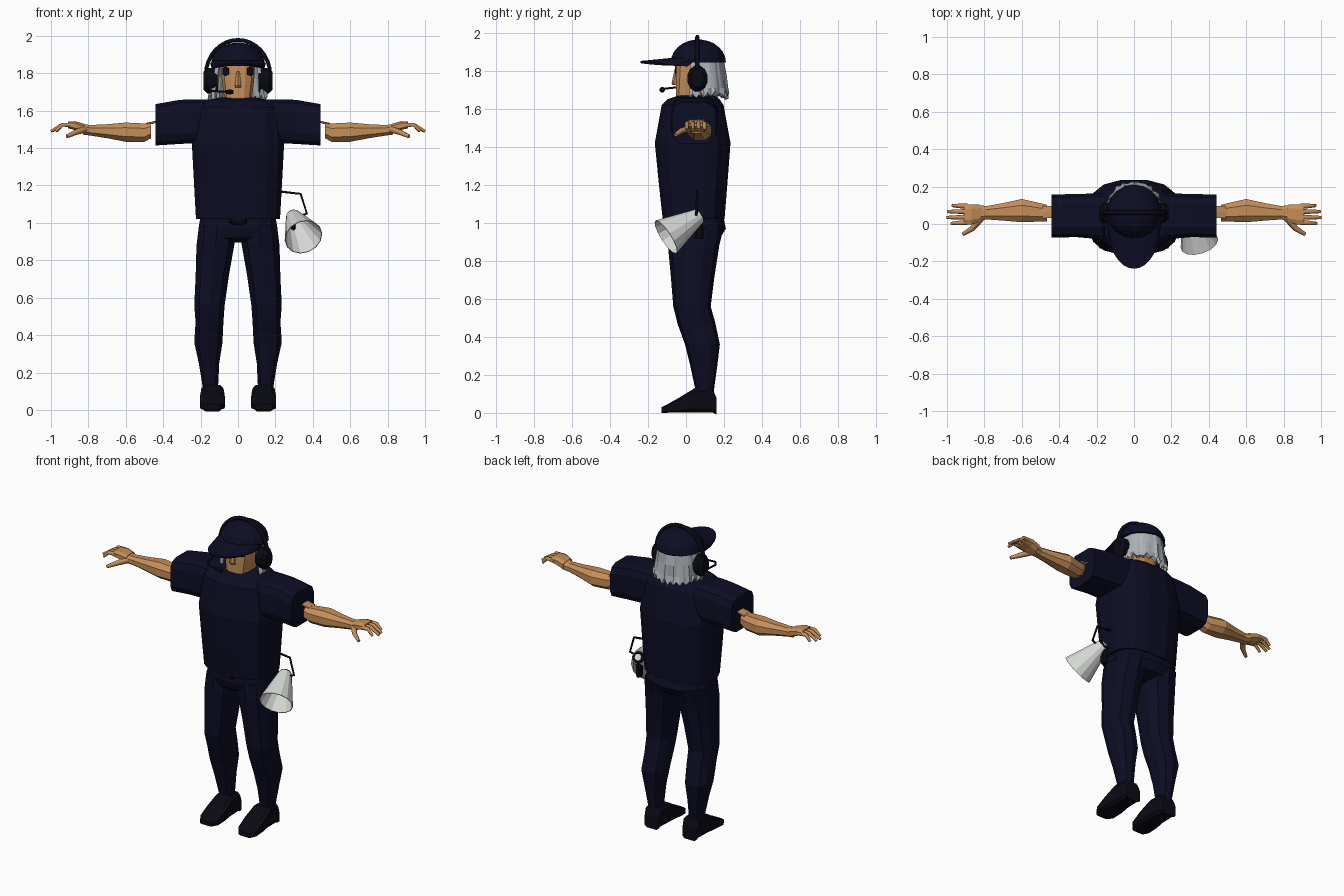
import bpy, bmesh, math, random
from mathutils import Vector

random.seed(4)
cube = bpy.data.objects.get("Cube")
if cube:
    bpy.data.objects.remove(cube)


def material(name, color):
    m = bpy.data.materials.new(name)
    m.use_nodes = True
    m.diffuse_color = (*color, 1)
    m.node_tree.nodes["Principled BSDF"].inputs["Base Color"].default_value = (*color, 1)
    return m


NAVY = material("navy cloth", (.004, .004, .018))
BLACK = material("black plastic", (.003, .003, .007))
SKIN = material("skin", (.56, .27, .1))
GREY = material("silver hair", (.42, .45, .48))
WHITE = material("pale plastic", (.68, .7, .68))


def finish(name, bm, mat, thickness=0):
    bmesh.ops.recalc_face_normals(bm, faces=bm.faces)
    mesh = bpy.data.meshes.new(name)
    bm.to_mesh(mesh)
    bm.free()
    mesh.materials.append(mat)
    obj = bpy.data.objects.new(name, mesh)
    bpy.context.collection.objects.link(obj)
    if thickness:
        mod = obj.modifiers.new("thickness", "SOLIDIFY")
        mod.thickness = thickness
    return obj


def skin_rows(bm, rows, closed):
    for a, b in zip(rows, rows[1:]):
        n = len(a)
        for i in range(n if closed else n - 1):
            j = (i + 1) % n
            bm.faces.new((a[i], a[j], b[j], b[i]))


def loft(name, mat, axis, rings, sides=12, power=2.0, s=1):
    """Rings are (position, u_min, u_max, v_min, v_max) along the axis."""
    bm = bmesh.new()
    rows = []
    for p, u0, u1, v0, v1 in rings:
        row = []
        for i in range(sides):
            t = math.tau * (i + .5) / sides
            c, d = math.cos(t), math.sin(t)
            c = math.copysign(abs(c) ** (2 / power), c)
            d = math.copysign(abs(d) ** (2 / power), d)
            u, v = (u0 + u1 + c * (u1 - u0)) / 2, (v0 + v1 + d * (v1 - v0)) / 2
            x, y, z = {"x": (p, u, v), "y": (u, p, v), "z": (u, v, p)}[axis]
            row.append(bm.verts.new((s * x, y, z)))
        rows.append(row)
    skin_rows(bm, rows, True)
    bm.faces.new(rows[0])
    bm.faces.new(rows[-1])
    return finish(name, bm, mat)


def rod(name, mat, points, radius, tip=1.0, s=1):
    curve = bpy.data.curves.new(name, "CURVE")
    curve.dimensions = "3D"
    curve.bevel_depth, curve.bevel_resolution = radius, 1
    curve.use_fill_caps = True
    spline = curve.splines.new("POLY")
    spline.points.add(len(points) - 1)
    for i, (x, y, z) in enumerate(points):
        spline.points[i].co = (s * x, y, z, 1)
        spline.points[i].radius = 1 + (tip - 1) * i / (len(points) - 1)
    temp = bpy.data.objects.new(name, curve)
    mesh = bpy.data.meshes.new_from_object(temp)
    bpy.data.objects.remove(temp)
    mesh.materials.clear()
    mesh.materials.append(mat)
    obj = bpy.data.objects.new(name, mesh)
    bpy.context.collection.objects.link(obj)
    return obj


# Shirt, collar and hips
loft("shirt", NAVY, "z", [
    (1.02, -.228, .228, -.125, .205), (1.2, -.238, .238, -.145, .22),
    (1.42, -.25, .25, -.167, .237), (1.62, -.225, .225, -.13, .2),
    (1.65, -.19, .19, -.1, .18), (1.67, -.1, .1, -.04, .15)], 16, 2.7)
loft("hips", NAVY, "z", [
    (1.06, -.2, .2, -.1, .19), (.97, -.215, .215, -.105, .21),
    (.92, -.18, .18, -.09, .18), (.895, -.05, .05, -.06, .1)], 14, 2.8)
loft("belt_buckle", BLACK, "y", [(-.1, -.05, .05, .99, 1.04), (-.12, -.04, .04, 1, 1.03)], 8, 4)

for side, s in (("left", 1), ("right", -1)):
    # Sleeve, forearm and hand
    loft(side + "_sleeve", NAVY, "x", [
        (.13, -.08, .17, 1.42, 1.66), (.22, -.08, .165, 1.425, 1.662),
        (.31, -.072, .162, 1.42, 1.66), (.44, -.075, .16, 1.412, 1.637)], 12, 4, s)
    loft(side + "_forearm", SKIN, "x", [
        (.465, .01, .105, 1.45, 1.54), (.5, .01, .115, 1.43, 1.535),
        (.6, .005, .138, 1.43, 1.54), (.7, .015, .115, 1.45, 1.53),
        (.79, .022, .098, 1.465, 1.525), (.83, .01, .105, 1.47, 1.53)], 8, 2.3, s)
    loft(side + "_elbow", SKIN, "x", [
        (.42, .03, .1, 1.54, 1.55), (.49, .03, .1, 1.52, 1.535)], 6, 3, s)
    loft(side + "_palm", SKIN, "x", [
        (.82, .01, .105, 1.475, 1.53), (.87, -.005, .108, 1.495, 1.545),
        (.91, -.005, .108, 1.505, 1.542)], 8, 3, s)
    for k, reach in enumerate((.975, 1, .995, .97)):
        y = .008 + k * .029
        rod(f"{side}_finger_{k + 1}", SKIN, [
            (.89, y, 1.523), (.94, y * 1.05 - .003, 1.525),
            (reach, y * 1.1 - .006, 1.49)], .0145, .6, s)
    rod(side + "_thumb", SKIN, [
        (.82, .03, 1.5), (.865, -.025, 1.485), (.915, -.055, 1.462)], .02, .5, s)

    # Trouser leg and shoe
    loft(side + "_leg", NAVY, "z", [
        (.98, .01, .213, -.095, .2), (.88, .016, .226, -.095, .175),
        (.72, .045, .23, -.08, .15), (.56, .068, .237, -.067, .13),
        (.47, .075, .23, -.045, .155), (.36, .08, .237, -.005, .178),
        (.25, .098, .212, .022, .165), (.12, .105, .19, .05, .147),
        (.08, .1, .19, .05, .145)], 10, 2.5, s)
    loft(side + "_shoe", BLACK, "y", [
        (.16, .085, .19, -.01, .08), (.14, .08, .195, 0, .13), (.05, .075, .198, 0, .135),
        (-.03, .068, .206, 0, .085), (-.1, .072, .204, 0, .045),
        (-.13, .095, .185, 0, .03)], 8, 5, s)

    # Headphone cup and sunglass lens
    loft(side + "_ear_cup", BLACK, "x", [
        (.11, .015, .105, 1.7, 1.82), (.135, .005, .115, 1.69, 1.83),
        (.165, .005, .115, 1.69, 1.83), (.185, .025, .095, 1.71, 1.81)], 12, 2, s)
    loft(side + "_lens", BLACK, "y", [
        (-.05, .048, .084, 1.785, 1.835), (-.059, .05, .08, 1.785, 1.835)], 6, 4, s)

# Head
loft("neck", SKIN, "z", [(1.6, -.075, .075, 0, .14), (1.72, -.065, .065, 0, .13)], 10)
loft("head", SKIN, "z", [
    (1.645, -.055, .055, -.048, .08), (1.67, -.075, .075, -.055, .13),
    (1.76, -.088, .088, -.055, .17), (1.87, -.095, .095, -.05, .18)], 12, 3.2)
loft("nose", SKIN, "z", [
    (1.725, -.02, .02, -.07, -.03), (1.735, -.02, .02, -.076, -.03),
    (1.81, -.009, .009, -.06, -.03)], 6)

# Hair with a ragged lower edge
bm = bmesh.new()
rows = []
columns = 30
for z, r in ((1.88, .128), (1.78, .142), (1.71, .152), (1.66, .162)):
    row = []
    for i in range(columns + 1):
        a = math.radians(-18 + 216 * i / columns)
        ragged = z < 1.7
        rr = r + (random.uniform(-.008, .008) if z < 1.8 else 0)
        drop = (.025 * (i % 2) + random.uniform(-.008, .012)) if ragged else 0
        row.append(bm.verts.new((rr * .96 * math.cos(a), .065 + rr * math.sin(a), z + drop)))
    rows.append(row)
skin_rows(bm, rows, False)
finish("hair", bm, GREY, .02)

# Cap crown and curved brim
crown = []
for i in range(7):
    a = math.radians(84 * i / 6)
    r, z = math.cos(a), 1.845 + .12 * math.sin(a)
    crown.append((z, -.147 * r, .147 * r, .065 - .145 * r, .065 + .145 * r))
loft("cap_crown", NAVY, "z", crown, 18)

bm = bmesh.new()
rows = []
for f in (0, .5, 1):
    row = []
    for i in range(15):
        a = math.pi * i / 14
        c, d = math.cos(a), math.sin(a)
        inner = Vector((.138 * c, .05 - .115 * d, 1.857))
        outer = Vector((.128 * c, .01 - .248 * d ** .8, 1.84 - .014 * c * c))
        row.append(bm.verts.new(inner.lerp(outer, f)))
    rows.append(row)
skin_rows(bm, rows, False)
finish("cap_brim", bm, NAVY, .012)

# Headset band and microphone
arc = [math.radians(180 * i / 16) for i in range(17)]
rod("headset_band", BLACK, [(.172 * math.cos(a), .06, 1.79 + .188 * math.sin(a)) for a in arc], .012)
rod("microphone_boom", BLACK, [
    (-.165, .04, 1.72), (-.16, -.08, 1.71), (-.13, -.12, 1.705), (-.05, -.125, 1.7)], .006)
loft("microphone", BLACK, "x", [
    (-.065, -.135, -.115, 1.69, 1.71), (-.045, -.14, -.11, 1.685, 1.715),
    (-.025, -.135, -.115, 1.69, 1.71)], 8)

# Megaphone hanging from the hip
narrow, wide = Vector((.295, .07, 1.037)), Vector((.35, -.105, .925))
turn = (narrow - wide).to_track_quat("Z", "Y")


def megaphone_part(name, mat, middle, r1, r2, depth, caps, thickness=0):
    bm = bmesh.new()
    bmesh.ops.create_cone(bm, cap_ends=caps, segments=14, radius1=r1, radius2=r2, depth=depth)
    obj = finish(name, bm, mat, thickness)
    obj.rotation_mode = "QUATERNION"
    obj.rotation_quaternion = turn
    obj.location = middle


axis = (narrow - wide).normalized()
megaphone_part("megaphone_horn", WHITE, (narrow + wide) / 2, .104, .04, (narrow - wide).length, False, .004)
megaphone_part("megaphone_back", BLACK, narrow, .039, .034, .02, True)
megaphone_part("megaphone_button", WHITE, narrow + axis * .012, .02, .02, .008, True)
loft("megaphone_grip", BLACK, "z", [
    (1.02, .275, .31, .04, .09), (.93, .27, .305, .045, .095),
    (.915, .275, .3, .05, .09)], 8, 3)
rod("megaphone_hook", BLACK, [
    (.22, .06, 1.168), (.335, .06, 1.155), (.368, .055, 1.05), (.31, .05, 1.03)], .007)
